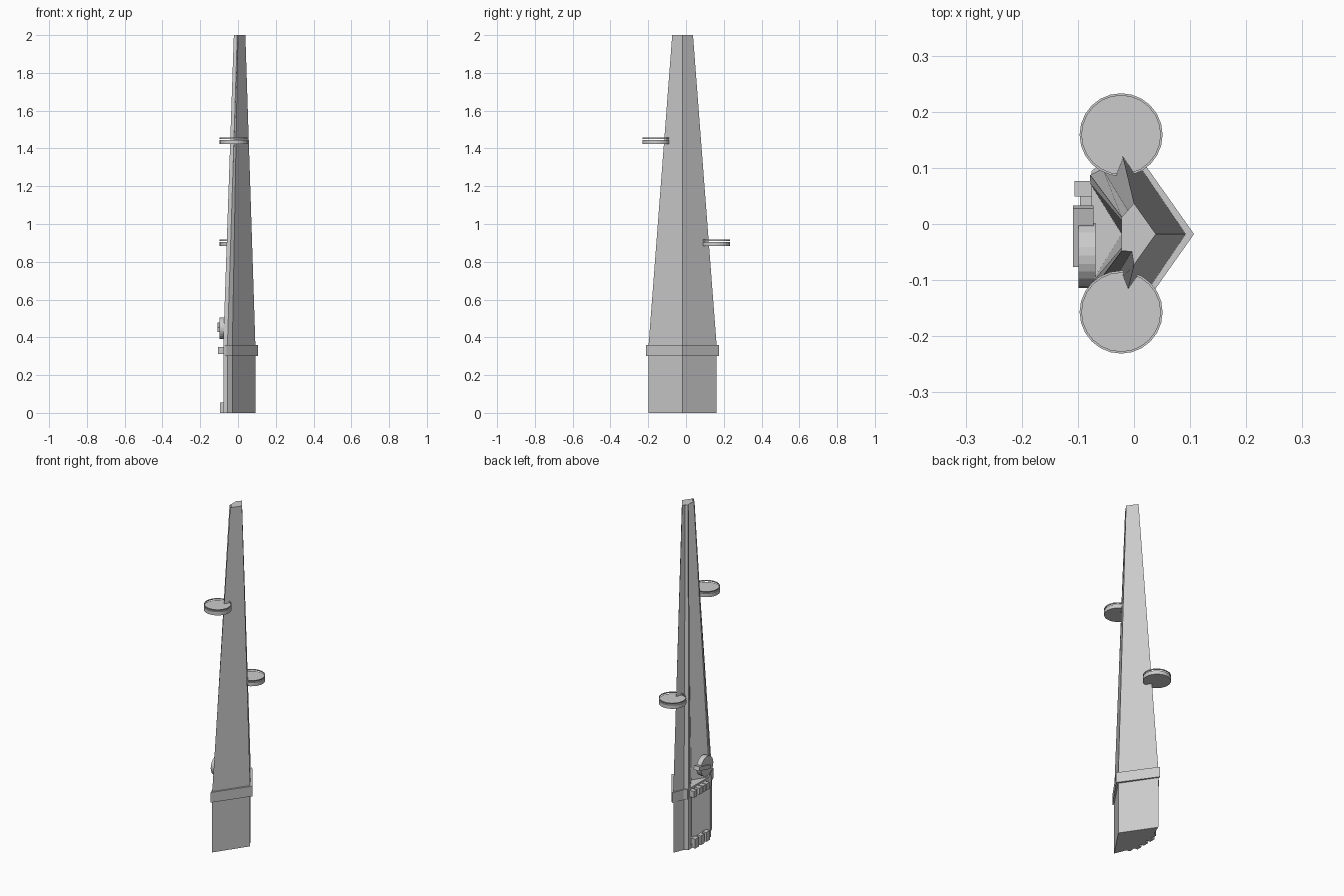
import bpy, bmesh
from math import sin, cos, pi, radians
from mathutils import Matrix

if "Cube" in bpy.data.objects:
    bpy.data.objects.remove(bpy.data.objects["Cube"])

CY = -0.018  # y of the tower's symmetry plane


def finish(name, bm):
    bmesh.ops.recalc_face_normals(bm, faces=bm.faces[:])
    me = bpy.data.meshes.new(name)
    bm.to_mesh(me)
    bm.free()
    ob = bpy.data.objects.new(name, me)
    bpy.context.collection.objects.link(ob)
    return ob


def mirrored(half):
    # half outline from front ridge to back; mirror points that are off the plane
    return half + [(x, -y) for x, y in reversed(half) if abs(y) > 1e-6]


def loft(name, levels):
    # levels: list of (z, outline), same point count
    bm = bmesh.new()
    rings = [[bm.verts.new((x, y + CY, z)) for x, y in pts] for z, pts in levels]
    n = len(rings[0])
    for a, b in zip(rings, rings[1:]):
        for i in range(n):
            j = (i + 1) % n
            bm.faces.new((a[i], a[j], b[j], b[i]))
    for r in (rings[0], rings[-1]):
        cap = bm.faces.new(r)
        bmesh.ops.triangulate(bm, faces=[cap])
    return finish(name, bm)


def box(name, lo, hi, tilt=0):
    bm = bmesh.new()
    bmesh.ops.create_cube(bm, size=1)
    size = [h - l for l, h in zip(lo, hi)]
    mid = [(h + l) / 2 for l, h in zip(lo, hi)]
    bm.transform(Matrix.Translation(mid) @ Matrix.Rotation(tilt, 4, 'X') @ Matrix.Diagonal((*size, 1)))
    return finish(name, bm)


def lathe(name, profile, loc, n=24):
    # closed radial profile spun around z
    bm = bmesh.new()
    rings = [[bm.verts.new((loc[0] + r * cos(2 * pi * i / n), loc[1] + r * sin(2 * pi * i / n), loc[2] + z))
              for i in range(n)] for r, z in profile]
    for k, a in enumerate(rings):
        b = rings[(k + 1) % len(rings)]
        for i in range(n):
            j = (i + 1) % n
            bm.faces.new((a[i], a[j], b[j], b[i]))
    return finish(name, bm)


def cylinder(name, r, depth, mat, n=24):
    bm = bmesh.new()
    bmesh.ops.create_cone(bm, cap_ends=True, segments=n, radius1=r, radius2=r, depth=depth)
    bm.transform(mat)
    return finish(name, bm)


# Tower: arrowhead section with a V recess running up the back
def section(front, end, notch, lip, lip_in, inner):
    pts = [(front, 0), end, notch, lip, lip_in]
    return pts + [(inner, 0)] + [(x, -y) for x, y in reversed(pts[1:])]


base = section(0.092, (-0.03, 0.18), (-0.056, 0.116), (-0.078, 0.105), (-0.078, 0.090), -0.022)
top = section(0.039, (0.000, 0.055), (-0.004, 0.031), (-0.022, 0.030), (-0.022, 0.024), 0.008)
loft("tower", [(0, base), (0.36, base), (2.0, top)])

# Band around the tower, filling the recess as a shelf
band = mirrored([(0.107, 0), (-0.03, 0.194), (-0.060, 0.125), (-0.076, 0.112)])
loft("band", [(0.30, band), (0.36, band)])

# Entrance floor and small blocks at the foot of the recess
floor = mirrored([(-0.02, 0), (-0.076, 0.1)])
loft("entrance_floor", [(0, floor), (0.025, floor)])
for i, y in enumerate((-0.07, -0.018, 0.034)):
    box(f"foot_block_{i}", (-0.096, y - 0.017, 0), (-0.07, y + 0.017, 0.055))

# Plain blocks on the back of the band
for i, y in enumerate((-0.055, -0.022, 0.012, 0.062)):
    box(f"band_block_{i}", (-0.106, y - 0.013, 0.312), (-0.075, y + 0.015, 0.35))

# Round plate and slanted bar above the band
face_x = Matrix.Rotation(pi / 2, 4, 'Y')
cylinder("back_plate", 0.058, 0.03, Matrix.Translation((-0.084, -0.056, 0.448)) @ face_x)
box("back_bar", (-0.109, -0.075, 0.442), (-0.072, 0.032, 0.465), radians(14))

# Round platforms with a thin rail ring
for tag, y, z in (("upper", -0.157, 1.423), ("lower", 0.159, 0.883)):
    cylinder(f"{tag}_platform", 0.074, 0.022, Matrix.Translation((-0.023, y, z + 0.011)))
    lathe(f"{tag}_rail", [(0.074, 0.028), (0.074, 0.034), (0.070, 0.034), (0.070, 0.028)], (-0.023, y, z))
